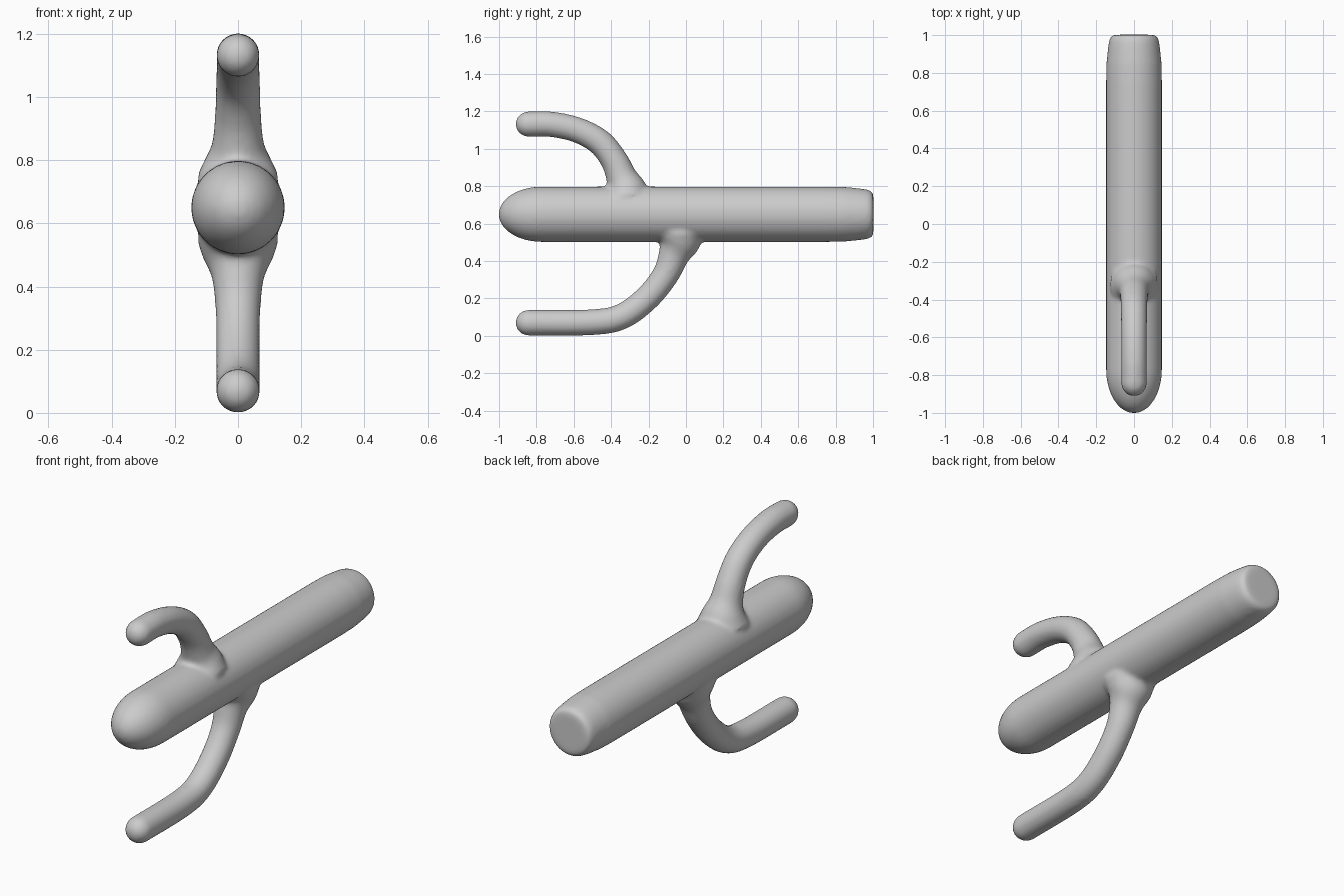
import bpy, bmesh, math
from mathutils import Vector

if "Cube" in bpy.data.objects:
    bpy.data.objects.remove(bpy.data.objects["Cube"])


def spline(pts, steps=6):
    """Catmull-Rom through (y, z, radius) points."""
    p = [Vector(q) for q in pts]
    p = [2 * p[0] - p[1]] + p + [2 * p[-1] - p[-2]]
    out = []
    for a, b, c, d in zip(p, p[1:], p[2:], p[3:]):
        for i in range(steps):
            t = i / steps
            out.append(0.5 * (2 * b + (c - a) * t + (2 * a - 5 * b + 4 * c - d) * t * t
                              + (3 * b - a - 3 * c + d) * t ** 3))
    return out + [p[-2]]


def round_tip(y, length, z, r, n=10):
    """Domed end facing -y, from its pole back to the full radius."""
    return [Vector((y + length * (1 - math.cos(a)), z, r * math.sin(a)))
            for a in [math.pi / 2 * (i + 0.15) / n for i in range(n)]]


def loft(bm, path, sides=40):
    """Closed tube of round sections along a path in the yz plane."""
    rings = []
    for i, q in enumerate(path):
        t = path[min(i + 1, len(path) - 1)] - path[max(i - 1, 0)]
        t = Vector((t.x, t.y)).normalized()
        ring = []
        for k in range(sides):
            a = 2 * math.pi * k / sides
            s = q.z * math.sin(a)
            ring.append(bm.verts.new((q.z * math.cos(a), q.x - t.y * s, q.y + t.x * s)))
        rings.append(ring)
    for r0, r1 in zip(rings, rings[1:]):
        for k in range(sides):
            j = (k + 1) % sides
            bm.faces.new((r0[k], r0[j], r1[j], r1[k]))
    bm.faces.new(rings[0])
    bm.faces.new(rings[-1])


bm = bmesh.new()

# Trunk: domed front, slightly tapered flat back
trunk = [(-0.77, 0.65, 0.148), (0.75, 0.65, 0.148), (0.85, 0.65, 0.146), (0.93, 0.65, 0.138),
         (0.97, 0.65, 0.132), (0.99, 0.65, 0.125), (1.0, 0.65, 0.112), (1.002, 0.65, 0.09)]
loft(bm, round_tip(-1.002, 0.23, 0.65, 0.148) + [Vector(q) for q in trunk])

# Upper arm, flared where it meets the trunk
upper = [(-0.84, 1.132, 0.068), (-0.72, 1.131, 0.068), (-0.58, 1.10, 0.068),
         (-0.46, 1.035, 0.07), (-0.385, 0.94, 0.073), (-0.345, 0.85, 0.083),
         (-0.325, 0.795, 0.108), (-0.32, 0.75, 0.13)]
loft(bm, round_tip(-0.912, 0.072, 1.132, 0.068) + spline(upper))

# Lower arm
lower = [(-0.84, 0.07, 0.069), (-0.5, 0.073, 0.069), (-0.34, 0.105, 0.069),
         (-0.205, 0.205, 0.069), (-0.11, 0.325, 0.071), (-0.065, 0.43, 0.083),
         (-0.04, 0.495, 0.112), (-0.035, 0.55, 0.13)]
loft(bm, round_tip(-0.912, 0.072, 0.07, 0.069) + spline(lower))

bmesh.ops.recalc_face_normals(bm, faces=bm.faces)
mesh = bpy.data.meshes.new("branching_trunk")
bm.to_mesh(mesh)
bm.free()
body = bpy.data.objects.new("branching_trunk", mesh)
bpy.context.collection.objects.link(body)

# Fuse the parts and soften the joints
fuse = body.modifiers.new("fuse", 'REMESH')
fuse.mode = 'VOXEL'
fuse.voxel_size = 0.012
fuse.use_smooth_shade = True
soft = body.modifiers.new("soften", 'SMOOTH')
soft.factor = 0.5
soft.iterations = 6
